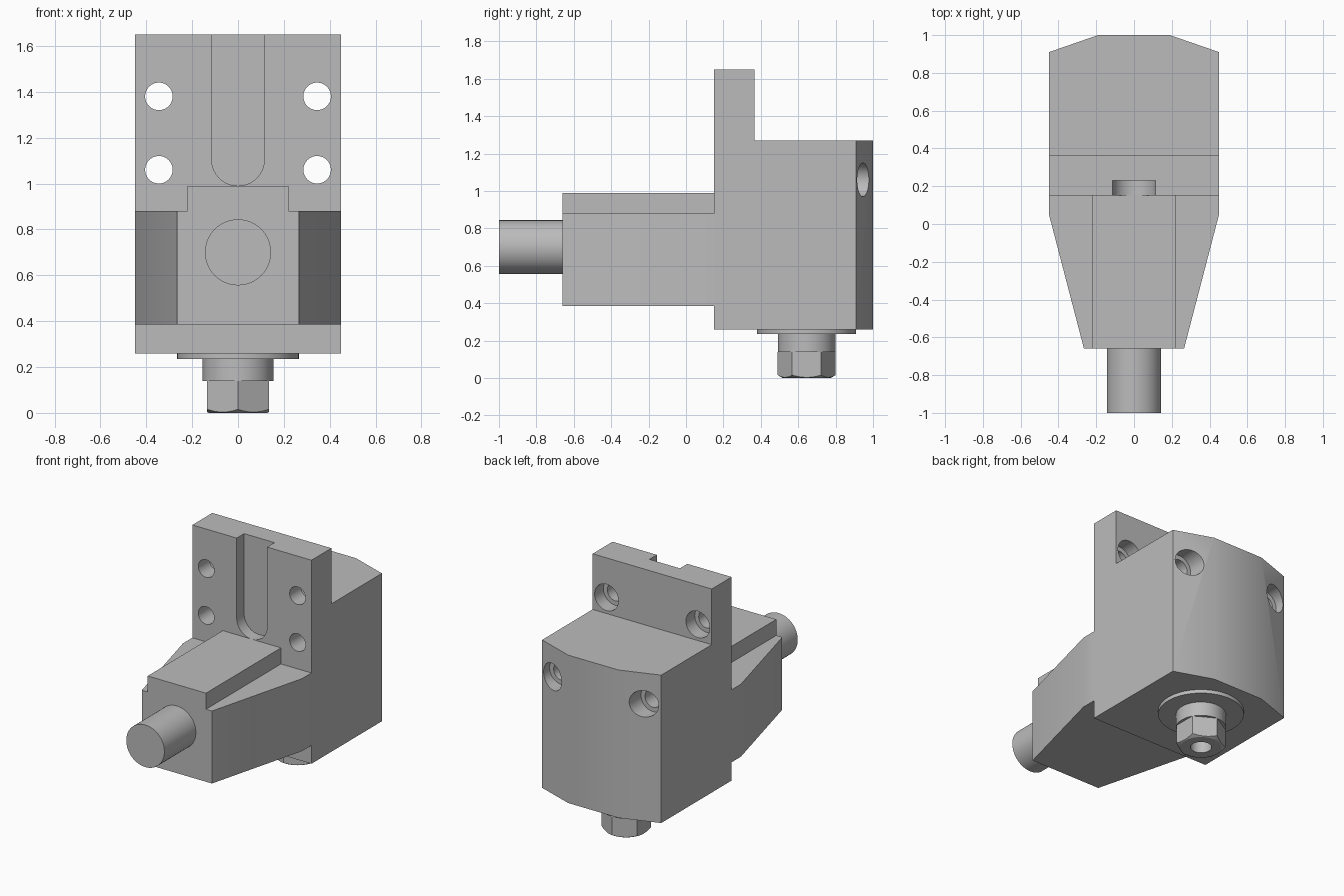
import bpy
import bmesh
from math import radians, pi, sin, cos
from mathutils import Matrix, Vector

cube = bpy.data.objects.get("Cube")
if cube:
    bpy.data.objects.remove(cube, do_unlink=True)

GREY = (0.5, 0.5, 0.5, 1.0)
steel = bpy.data.materials.new("plain grey")
steel.use_nodes = True
steel.diffuse_color = GREY
steel.node_tree.nodes["Principled BSDF"].inputs["Base Color"].default_value = GREY


def finish(name, bm):
    bmesh.ops.recalc_face_normals(bm, faces=bm.faces)
    mesh = bpy.data.meshes.new(name)
    bm.to_mesh(mesh)
    bm.free()
    mesh.materials.append(steel)
    obj = bpy.data.objects.new(name, mesh)
    bpy.context.collection.objects.link(obj)
    return obj


def prism(name, outline, low, high, axis="Z"):
    """Extrude an outline along z (points x, y) or along y (points x, z)."""
    bm = bmesh.new()
    place = (lambda a, b, h: (a, b, h)) if axis == "Z" else (lambda a, b, h: (a, h, b))
    face = bm.faces.new([bm.verts.new(place(a, b, low)) for a, b in outline])
    moved = bmesh.ops.extrude_face_region(bm, geom=[face])["geom"]
    verts = [v for v in moved if isinstance(v, bmesh.types.BMVert)]
    bmesh.ops.translate(bm, verts=verts, vec=place(0, 0, high - low))
    return finish(name, bm)


def rod(name, start, end, r1, r2=None, sides=64, spin=0):
    """Cylinder or cone between two points."""
    start, end = Vector(start), Vector(end)
    span = end - start
    turn = span.to_track_quat("Z", "Y").to_matrix().to_4x4()
    bm = bmesh.new()
    bmesh.ops.create_cone(bm, cap_ends=True, segments=sides, radius1=r1,
                          radius2=r1 if r2 is None else r2, depth=span.length,
                          matrix=Matrix.Translation((start + end) / 2) @ turn
                          @ Matrix.Rotation(spin, 4, "Z"))
    return finish(name, bm)


def combine(target, tool, operation):
    """Apply a boolean and discard the tool object."""
    mod = target.modifiers.new("combine", "BOOLEAN")
    mod.operation, mod.solver, mod.object = operation, "EXACT", tool
    bpy.context.view_layer.objects.active = target
    bpy.ops.object.modifier_apply(modifier=mod.name)
    bpy.data.objects.remove(tool, do_unlink=True)


def mirrored(half):
    """Close a right-hand half outline with its mirror image."""
    return half + [(-x, y) for x, y in reversed(half)]


def smooth(obj):
    bpy.ops.object.select_all(action="DESELECT")
    obj.select_set(True)
    bpy.context.view_layer.objects.active = obj
    bpy.ops.object.shade_smooth_by_angle(angle=radians(25))


HALF, FRONT = 0.45, 0.15

# Body block with a faceted back, mounting plate, tapered arm and raised rib
body = prism("body", mirrored([(HALF, FRONT), (HALF, 0.91), (0.19, 1.0)]), 0.26, 1.27)
combine(body, prism("plate", mirrored([(HALF, FRONT), (HALF, 0.365)]), 1.27, 1.65), "UNION")
combine(body, prism("arm", mirrored([(0.265, -0.66), (HALF, 0.05), (HALF, FRONT)]),
                    0.385, 0.88), "UNION")
combine(body, prism("rib", mirrored([(0.22, -0.66), (0.22, FRONT)]), 0.88, 0.99), "UNION")

# Round-ended slot in the plate front
SLOT, SLOT_Z = 0.115, 1.105
arc = [(SLOT * cos(pi * i / 32), SLOT_Z - SLOT * sin(pi * i / 32)) for i in range(33)]
slot = prism("slot_cutter", [(SLOT, 1.8)] + arc + [(-SLOT, 1.8)], 0.05, 0.23, "Y")
combine(body, slot, "DIFFERENCE")

# Counterbored bolt holes, upper pair through the plate, lower pair through the body
for x in (-0.345, 0.345):
    for z, step in ((1.38, 0.27), (1.06, 0.85)):
        combine(body, rod("hole_cutter", (x, 0, z), (x, 1.2, z), 0.06, sides=48), "DIFFERENCE")
        combine(body, rod("bore_cutter", (x, step, z), (x, 1.2, z), 0.09, sides=48), "DIFFERENCE")
smooth(body)

# Front pin
pin = rod("front_pin", (0, -1.0, 0.7), (0, -0.66, 0.7), 0.144)
smooth(pin)

# Washer, collar and hex nut under the body
BOLT_Y = 0.645
washer = rod("washer", (0, BOLT_Y, 0.235), (0, BOLT_Y, 0.26), 0.265)
collar = rod("collar", (0, BOLT_Y, 0.14), (0, BOLT_Y, 0.235), 0.154)
nut = rod("hex_nut", (0, BOLT_Y, 0), (0, BOLT_Y, 0.14), 0.155, sides=6)
# Turn the nut so that its corners point front and back
if max(v.co.x for v in nut.data.vertices) > 0.15:
    for v in nut.data.vertices:
        dx, dy = v.co.x, v.co.y - BOLT_Y
        v.co.x, v.co.y = -dy, BOLT_Y + dx
combine(nut, rod("chamfer_cone", (0, BOLT_Y, 0), (0, BOLT_Y, 0.2), 0.128, 0.47), "INTERSECT")
for part in (nut, collar):
    combine(part, rod("socket_cutter", (0, BOLT_Y, -0.1), (0, BOLT_Y, 0.2), 0.066, sides=48),
            "DIFFERENCE")
    smooth(part)
smooth(washer)
